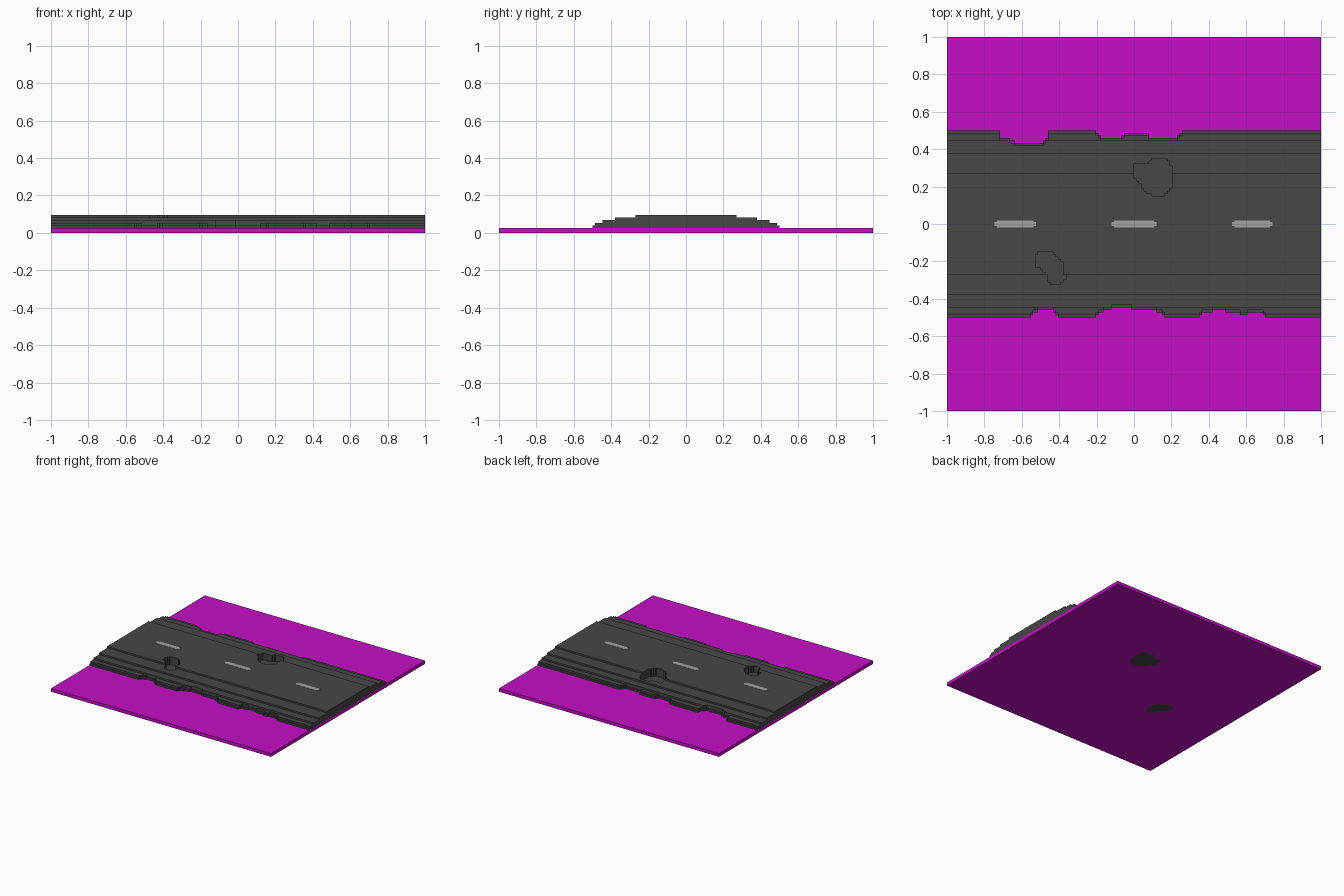
import bpy
import bmesh

cube = bpy.data.objects.get("Cube")
if cube:
    bpy.data.objects.remove(cube, do_unlink=True)

N = 148            # blocks along each side
V = 2 / N          # block size
GROUND = 2         # ground thickness in blocks


def material(name, rgb):
    m = bpy.data.materials.new(name)
    m.use_nodes = True
    color = (*rgb, 1)
    m.diffuse_color = color
    bsdf = m.node_tree.nodes["Principled BSDF"]
    bsdf.inputs["Base Color"].default_value = color
    bsdf.inputs["Roughness"].default_value = 0.9
    return m


asphalt = material("asphalt_grey", (0.063, 0.063, 0.063))
magenta = material("ground_magenta", (0.56, 0.004, 0.56))
paint = material("line_paint_grey", (0.37, 0.37, 0.37))


def finish(bm, name, mat):
    mesh = bpy.data.meshes.new(name)
    bm.to_mesh(mesh)
    bm.free()
    mesh.materials.append(mat)
    obj = bpy.data.objects.new(name, mesh)
    bpy.context.collection.objects.link(obj)
    return obj


def build_blocks(name, cells, mat):
    """Closed stepped solid from {(i, j): (bottom, top)} block columns."""
    bm = bmesh.new()
    verts = {}

    def quad(*corners):
        ring = []
        for c in corners:
            if c not in verts:
                verts[c] = bm.verts.new((c[0] * V - 1, c[1] * V - 1, c[2] * V))
            ring.append(verts[c])
        bm.faces.new(ring)

    for (i, j), (lo, hi) in cells.items():
        p = [(i, j), (i + 1, j), (i + 1, j + 1), (i, j + 1)]
        quad(*[(*c, hi) for c in p])
        quad(*[(*c, lo) for c in reversed(p)])
        sides = [(0, -1), (1, 0), (0, 1), (-1, 0)]
        for n, (di, dj) in enumerate(sides):
            a, b = p[n], p[(n + 1) % 4]
            nlo, nhi = cells.get((i + di, j + dj), (0, 0))
            for k in range(lo, hi):
                if not nlo <= k < nhi:
                    quad((*a, k), (*b, k), (*b, k + 1), (*a, k + 1))
    # Merge the coplanar blocks into large flat faces
    bmesh.ops.dissolve_limit(bm, angle_limit=0.01, verts=bm.verts, edges=bm.edges)
    bmesh.ops.triangulate(bm, faces=[f for f in bm.faces if len(f.verts) > 4])
    return finish(bm, name, mat)


def inside(x, y, poly):
    hit = False
    for (ax, ay), (bx, by) in zip(poly, poly[1:] + poly[:1]):
        if (ay > y) != (by > y) and x < ax + (y - ay) * (bx - ax) / (by - ay):
            hit = not hit
    return hit


def edge_at(x, path):
    for (ax, ay), (bx, by) in zip(path, path[1:]):
        if ax <= x < bx:
            return ay + (by - ay) * (x - ax) / (bx - ax)
    return 0.5


# Crumbled road edges: distance from the centre line along x
BACK_EDGE = [(-1, .5), (-.72, .5), (-.715, .46), (-.67, .46), (-.65, .445),
             (-.61, .43), (-.49, .43), (-.465, .46), (-.455, .5), (-.21, .5),
             (-.17, .46), (-.08, .46), (-.05, .486), (.07, .486), (.09, .46),
             (.23, .46), (.25, .486), (.27, .5), (1, .5)]
FRONT_EDGE = [(-1, .5), (-.57, .5), (-.53, .473), (-.49, .46), (-.44, .455),
              (-.41, .486), (-.39, .5), (-.21, .5), (-.18, .473), (-.13, .457),
              (-.1, .44), (-.04, .44), (0, .46), (.1, .46), (.14, .475),
              (.17, .5), (.34, .5), (.38, .473), (.45, .46), (.52, .473),
              (.6, .486), (.63, .473), (.69, .48), (.71, .5), (1, .5)]

# Pothole outlines
POTHOLES = [
    [(0, .32), (0, .25), (.03, .23), (.05, .18), (.1, .15), (.16, .15),
     (.2, .19), (.205, .3), (.17, .355), (.1, .355), (.07, .32)],
    [(-.5, -.145), (-.45, -.145), (-.38, -.2), (-.38, -.255), (-.36, -.29),
     (-.39, -.32), (-.45, -.32), (-.46, -.27), (-.52, -.225), (-.53, -.18)],
]

# Cambered road: (half width, height in blocks)
CAMBER = [(.27, 7), (.38, 6), (.45, 5), (.486, 4), (.501, 3)]

road, ground = {}, {}
for i in range(N):
    for j in range(N):
        x, y = (i + .5) * V - 1, (j + .5) * V - 1
        if any(inside(x, y, h) for h in POTHOLES):
            road[i, j] = (0, GROUND)
            continue
        ground[i, j] = (0, GROUND)
        gap = edge_at(x, BACK_EDGE if y > 0 else FRONT_EDGE) - abs(y)
        if gap > 0:
            top = next(h for w, h in CAMBER if abs(y) < w)
            road[i, j] = (GROUND, 3 if gap < V else top)

build_blocks("ground_slab", ground, magenta)
build_blocks("road", road, asphalt)

# Dashed centre line with stepped ends
ROAD_TOP = 7 * V
for name, left, right in (("right", -.745, -.525), ("middle", -.12, .12), ("left", .525, .74)):
    bm = bmesh.new()
    half = [(left, .011), (left + V, .011), (left + V, .02),
            (right - V, .02), (right - V, .011), (right, .011)]
    outline = [(x, -y) for x, y in half] + half[::-1]
    face = bm.faces.new([bm.verts.new((x, y, ROAD_TOP)) for x, y in outline])
    lifted = bmesh.ops.extrude_face_region(bm, geom=[face])["geom"]
    for v in lifted:
        if isinstance(v, bmesh.types.BMVert):
            v.co.z += 0.002
    bmesh.ops.recalc_face_normals(bm, faces=bm.faces)
    finish(bm, "lane_dash_" + name, paint)
